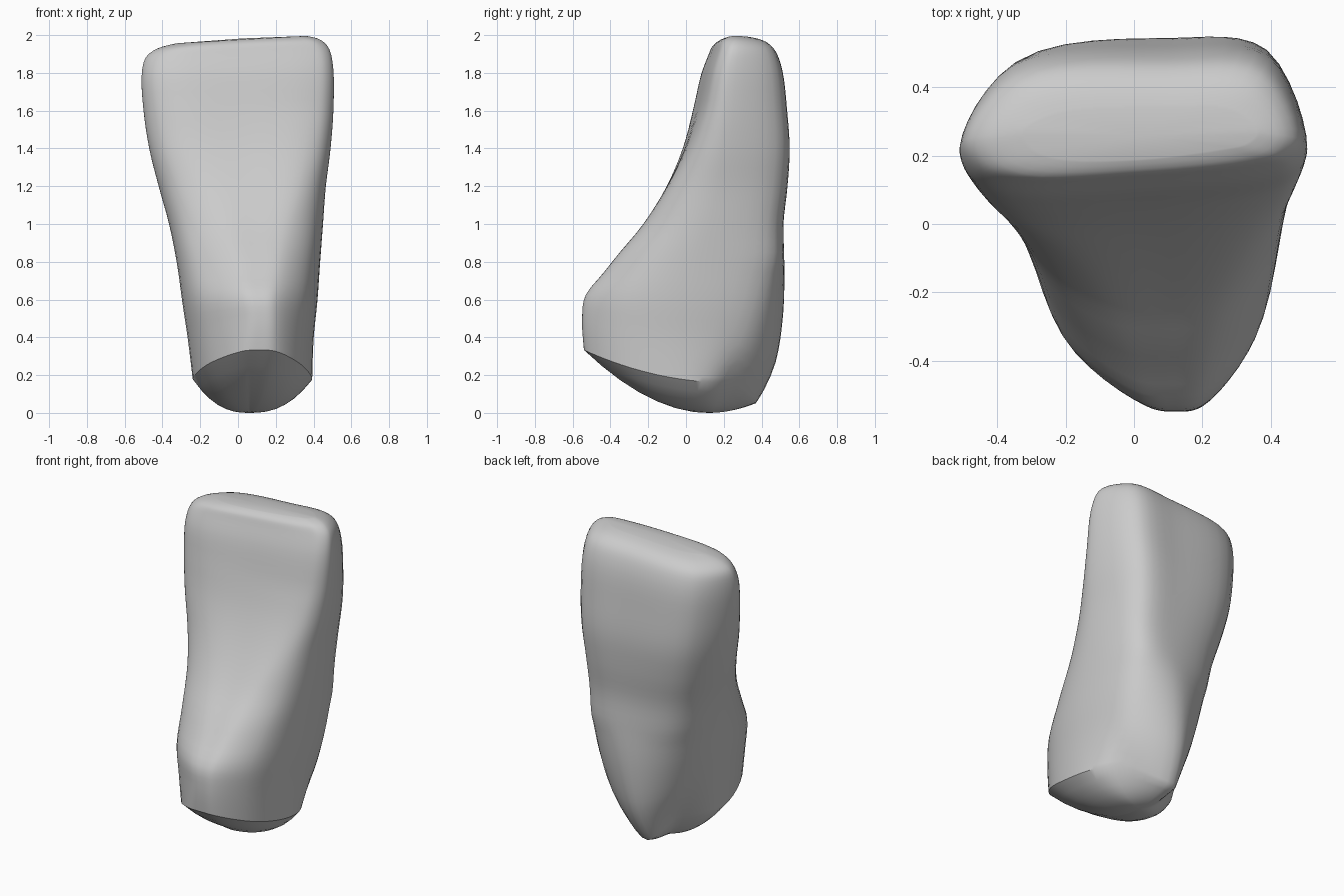
import bpy, bmesh, math
from mathutils import Vector

if "Cube" in bpy.data.objects:
    bpy.data.objects.remove(bpy.data.objects["Cube"])

AROUND, UPWARD, DOME = 6, 4, 7

# Ring: height, left edge, right edge, front, back, front-face centre, its half width, side depth
RINGS = [
    (.22, -.235, .39, -.54, .37, .11, .09, .02),
    (.42, -.265, .40, -.55, .475, .12, .08, .02),
    (.6, -.295, .42, -.53, .515, .11, .09, .04),
    (.8, -.325, .435, -.39, .52, .10, .13, .08),
    (1.0, -.365, .45, -.225, .515, .08, .19, .13),
    (1.2, -.42, .465, -.10, .535, .06, .26, .17),
    (1.4, -.47, .49, -.01, .545, .03, .32, .19),
    (1.6, -.50, .505, .05, .53, .02, .35, .21),
    (1.8, -.51, .505, .095, .505, .01, .37, .23),
    (1.9, -.49, .485, .13, .47, .01, .36, .25),
    (1.95, -.43, .44, .15, .42, .01, .32, .26),
    (1.975, -.32, .36, .19, .34, .02, .23, .27),
]


def spline(a, b, c, d, t):
    """Point between b and c on a smooth curve that does not overshoot."""
    u, v, w = (max(math.sqrt((q - p).length), .001) for p, q in ((a, b), (b, c), (c, d)))
    m = ((b - a) / u - (c - a) / (u + v) + (c - b) / v) * v
    n = ((c - b) / v - (d - b) / (v + w) + (d - c) / w) * v
    e = c - b
    return b + m * t + (e * 3 - m * 2 - n) * t * t + (m + n - e * 2) * t ** 3


def section(height, left, right, front, back, mid, half, side):
    """Rounded triangular outline, its back narrowing to a corner near the foot."""
    w, d = right - left, back - front
    fl, fr = mid - half, mid + half
    pinch = max(0, 1 - (height - .22) / .6)
    skew = .06 * min(1, max(0, height - 1.1) / .5)
    yl, yr = front + .015 - skew * half, front + .015 + skew * half
    keys = [Vector(p) for p in (
        (fl, yl), (mid, front), (fr, yr),
        (fr + .72 * (right - fr), yr + .34 * (side - yr)),
        (right, side),
        (right - .11 * w, back - (.06 + .14 * pinch) * d),
        (left + (.6 - .2 * pinch) * w, back),
        (left + (.15 + .07 * pinch) * w, back - (.12 + .03 * pinch) * d),
        (left, side),
        (fl + .73 * (left - fl), yl + .34 * (side - yl)))]
    n = len(keys)
    return [spline(*(keys[(i + k) % n] for k in (-1, 0, 1, 2)), j / AROUND)
            for i in range(n) for j in range(AROUND)]


def lean(z, p):
    """Lower rings curve down to the back, upper rings rise to one side."""
    low = max(0, 1 - (z - .22) / .5)
    high = max(0, (z - 1.6) / .4)
    drop = .045 + .13 * p.y - .3 * p.y ** 2 + .9 * max(0, p.y - .24)
    return z - drop * low + .06 * p.x * high


# Smoothly interpolate the main rings upward
rows = [Vector(r) for r in RINGS]
last = len(rows) - 1
stack = []
for i in range(last):
    quad = [rows[min(max(i + k, 0), last)] for k in (-1, 0, 1, 2)]
    stack += [spline(*quad, j / UPWARD) for j in range(UPWARD)]
stack.append(rows[last])
loops = [[Vector((p.x, p.y, lean(r[0], p))) for p in section(*r)] for r in stack]

# Shallow dome below the crisp lower rim, flatter from side to side
base = Vector((.06, .12, 0))
rim = loops[0]
dome = []
for k in range(1, DOME):
    s = k / DOME
    ring = []
    for p in rim:
        out = (p - base).xy
        power = 1.8 + .7 * abs(out.x) / out.length
        ring.append(Vector((base.x + out.x * s, base.y + out.y * s, p.z * s ** power)))
    dome.append(ring)
loops = dome + loops

# Skin the rings and close both ends
bm = bmesh.new()
grid = [[bm.verts.new(p) for p in loop] for loop in loops]
count = len(grid[0])
for a, b in zip(grid, grid[1:]):
    for i in range(count):
        j = (i + 1) % count
        bm.faces.new((a[i], a[j], b[j], b[i]))
bottom = bm.verts.new(base)
top = bm.verts.new(sum(loops[-1], Vector()) / count + Vector((0, 0, .006)))
for i in range(count):
    j = (i + 1) % count
    bm.faces.new((grid[0][j], grid[0][i], bottom))
    bm.faces.new((grid[-1][i], grid[-1][j], top))
bmesh.ops.recalc_face_normals(bm, faces=bm.faces)

mesh = bpy.data.meshes.new("tooth_body")
bm.to_mesh(mesh)
bm.free()
body = bpy.data.objects.new("tooth_body", mesh)
bpy.context.collection.objects.link(body)

# Plain pale grey surface
grey = bpy.data.materials.new("pale_grey")
grey.use_nodes = True
colour = (.6, .6, .6, 1)
grey.diffuse_color = colour
grey.node_tree.nodes["Principled BSDF"].inputs["Base Color"].default_value = colour
mesh.materials.append(grey)

bpy.context.view_layer.objects.active = body
body.select_set(True)
bpy.ops.object.shade_smooth_by_angle(angle=math.radians(35))
